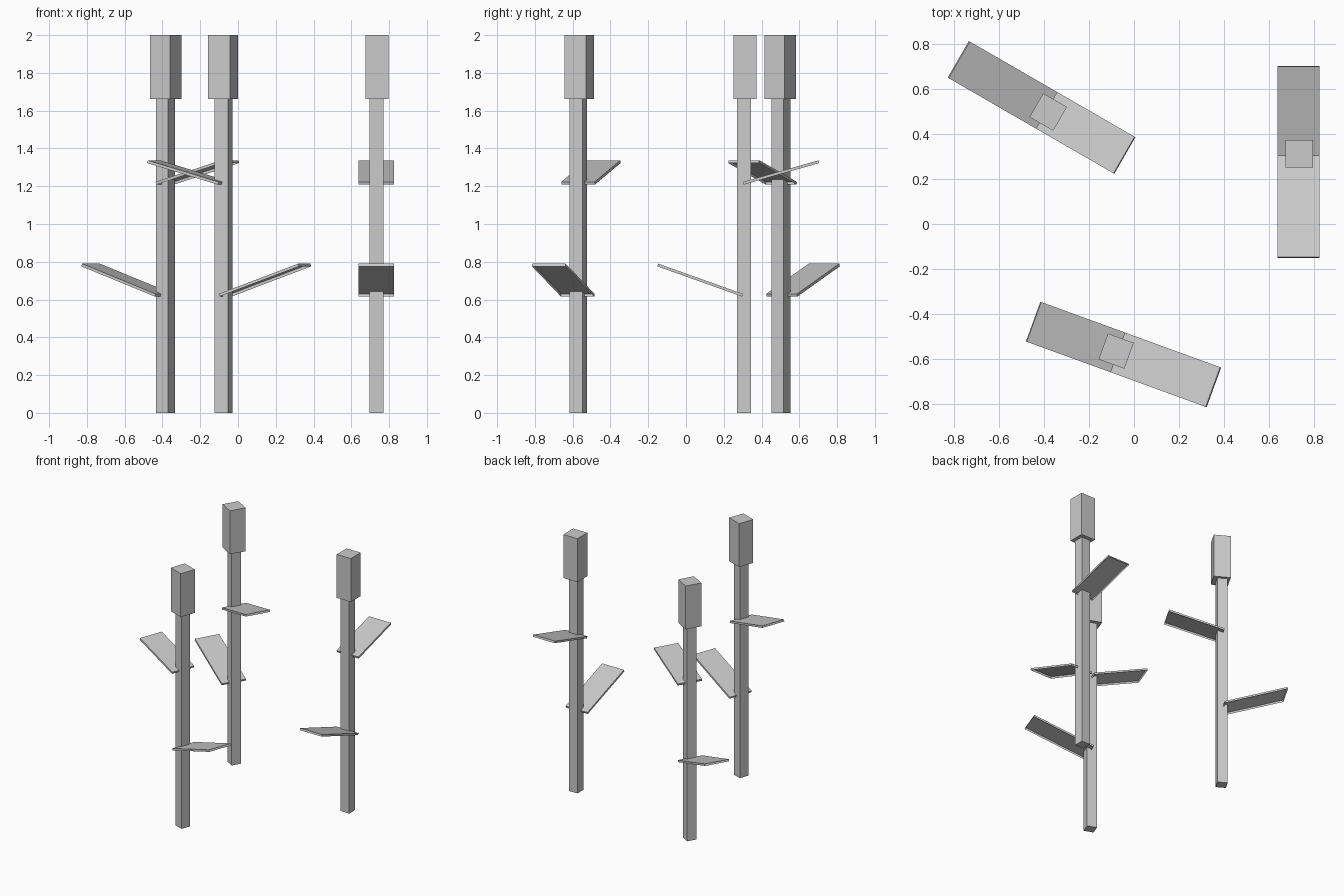
import bpy, bmesh, math
from mathutils import Matrix

if "Cube" in bpy.data.objects:
    bpy.data.objects.remove(bpy.data.objects["Cube"])

def block(name, lo, hi, place, open_bottom=False):
    """Box from corner lo to corner hi, moved by the matrix place."""
    bm = bmesh.new()
    bmesh.ops.create_cube(bm, size=1)
    for v in bm.verts:
        for i in range(3):
            v.co[i] = lo[i] if v.co[i] < 0 else hi[i]
    bm.normal_update()
    if open_bottom:
        under = [f for f in bm.faces if f.normal.z < -0.9]
        bmesh.ops.delete(bm, geom=under, context='FACES_ONLY')
    mesh = bpy.data.meshes.new(name)
    bm.to_mesh(mesh)
    bm.free()
    ob = bpy.data.objects.new(name, mesh)
    ob.matrix_world = place
    bpy.context.collection.objects.link(ob)

def leaf(name, base, turn, z, run, rise):
    """Thin tilted slab, open underneath, rising outward from the stem."""
    tilt = Matrix.Rotation(-math.atan2(rise, run), 4, 'Y')
    place = base @ Matrix.Rotation(turn, 4, 'Z') @ Matrix.Translation((0, 0, z)) @ tilt
    block(name, (0, -0.094, -0.015), (math.hypot(run, rise), 0.094, 0), place, True)

def reed(tag, x, y, degrees):
    base = Matrix.Translation((x, y, 0)) @ Matrix.Rotation(math.radians(degrees), 4, 'Z')
    # Square stem and thicker seed head
    block("stem_" + tag, (-0.042, -0.037, 0), (0.032, 0.037, 1.67), base)
    block("seed_head_" + tag, (-0.071, -0.058, 1.662), (0.051, 0.064, 2), base)
    # Two leaves on opposite sides
    leaf("lower_leaf_" + tag, base, 0, 0.63, 0.449, 0.16)
    leaf("upper_leaf_" + tag, base, math.pi, 1.223, 0.398, 0.114)

# Three reeds, each turned differently
reed("left", -0.389, 0.506, 150)
reed("middle", -0.071, -0.572, -20)
reed("right", 0.732, 0.302, -90)
